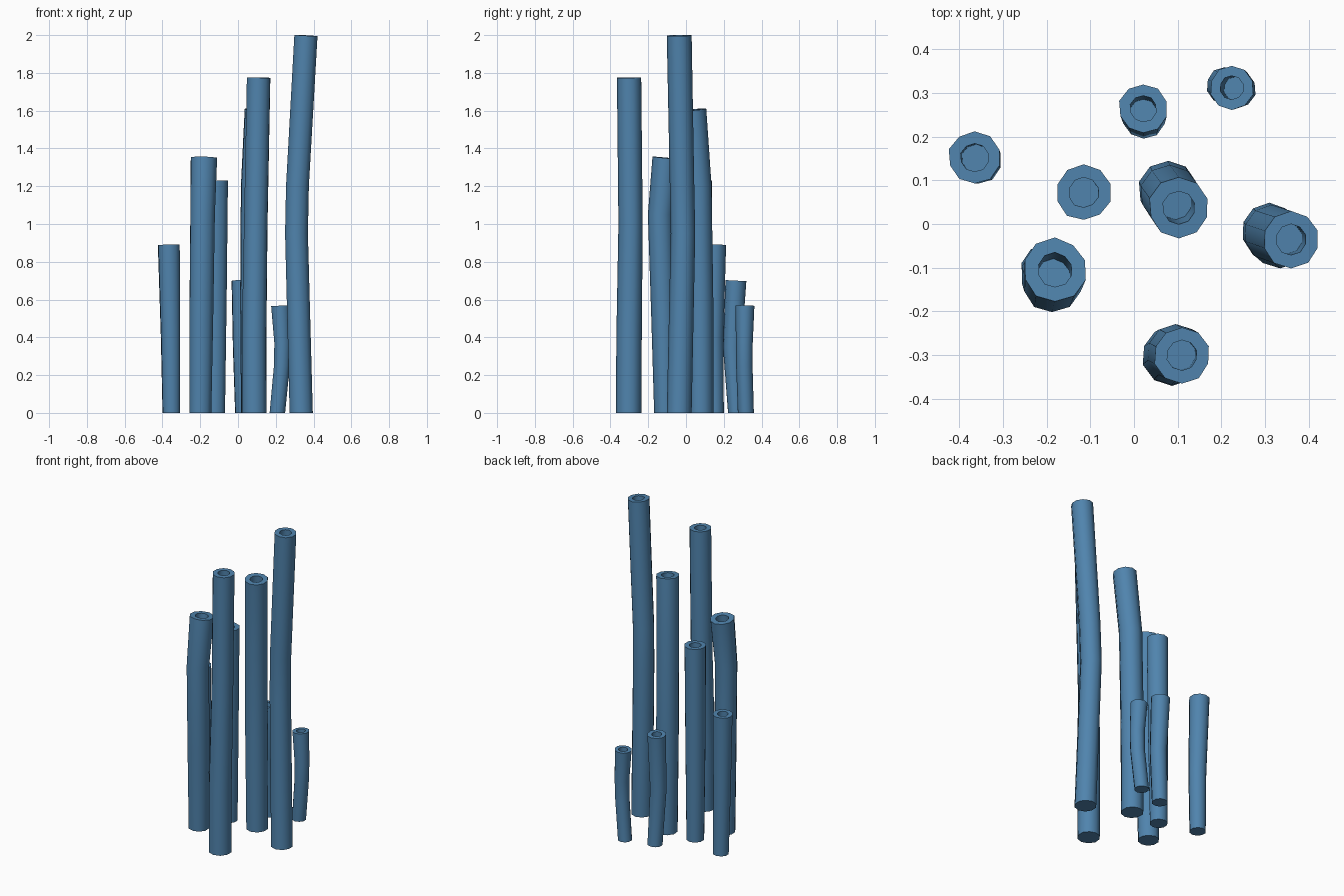
import bpy, bmesh, math, random
from mathutils import Vector

cube = bpy.data.objects.get("Cube")
if cube:
    bpy.data.objects.remove(cube, do_unlink=True)

random.seed(4)
SIDES = 10
HOLE_RATIO = 0.54
HOLE_DEPTH = 0.15

blue = bpy.data.materials.new("sea_blue")
blue.use_nodes = True
BLUE = (0.08, 0.23, 0.42, 1)
blue.diffuse_color = BLUE
blue.node_tree.nodes["Principled BSDF"].inputs["Base Color"].default_value = BLUE


def ring(bm, center, radius, axis, wobble):
    """Slightly irregular ring of vertices, perpendicular to the axis."""
    turn = Vector((0, 0, 1)).rotation_difference(axis)
    verts = []
    for i, w in enumerate(wobble):
        a = math.tau * (i + 0.5) / SIDES
        offset = Vector((math.cos(a), math.sin(a), 0)) * radius * w
        verts.append(bm.verts.new(center + turn @ offset))
    return verts


def bridge(bm, low, high):
    for i in range(SIDES):
        j = (i + 1) % SIDES
        bm.faces.new((low[i], low[j], high[j], high[i]))


def make_tube(name, path):
    """Bent closed-base tube with a flat rim and a sunken opening."""
    bm = bmesh.new()
    centers = [Vector(p[:3]) for p in path]
    radii = [p[3] for p in path]
    up = Vector((0, 0, 1))
    top_axis = (centers[-1] - centers[-2]).normalized()
    wobble = [random.uniform(0.97, 1.04) for _ in range(SIDES)]

    # Outer wall
    rings = []
    for k, (c, r) in enumerate(zip(centers, radii)):
        axis = top_axis if k == len(path) - 1 else up
        rings.append(ring(bm, c, r, axis, wobble))
    for low, high in zip(rings, rings[1:]):
        bridge(bm, low, high)
    bm.faces.new(rings[0][::-1])

    # Rim, inner wall and floor of the opening
    hole = radii[-1] * HOLE_RATIO
    lip = ring(bm, centers[-1], hole, top_axis, wobble)
    floor = ring(bm, centers[-1] - top_axis * HOLE_DEPTH, hole, top_axis, wobble)
    bridge(bm, rings[-1], lip)
    bridge(bm, lip, floor)
    bm.faces.new(floor)

    bmesh.ops.recalc_face_normals(bm, faces=bm.faces)
    mesh = bpy.data.meshes.new(name)
    bm.to_mesh(mesh)
    bm.free()
    mesh.materials.append(blue)
    tube = bpy.data.objects.new(name, mesh)
    bpy.context.collection.objects.link(tube)
    bpy.ops.object.select_all(action='DESELECT')
    tube.select_set(True)
    bpy.context.view_layer.objects.active = tube
    bpy.ops.object.shade_smooth_by_angle(angle=math.radians(50))


# Each path point is x, y, z, radius, from base to rim
make_tube("tallest_tube", [(.335, -.035, 0, .065), (.31, -.015, .95, .064),
                           (.315, -.02, 1.2, .064), (.36, -.035, 1.998, .065)])
make_tube("front_tube", [(.087, -.302, 0, .067), (.086, -.3, .4, .067),
                         (.095, -.292, 1, .064), (.11, -.3, 1.775, .064)])
make_tube("center_tube", [(.08, .078, 0, .065), (.078, .075, .6, .068),
                          (.082, .066, 1.2, .068), (.103, .037, 1.605, .069)])
make_tube("left_front_tube", [(-.2, -.108, 0, .06), (-.195, -.118, .5, .065),
                              (-.188, -.134, 1.05, .067), (-.181, -.105, 1.35, .072)])
make_tube("left_back_tube", [(-.12, .078, 0, .053), (-.118, .074, .6, .06),
                             (-.115, .072, 1.23, .064)])
make_tube("far_side_tube", [(-.352, .152, 0, .048), (-.356, .145, .4, .053),
                            (-.365, .152, .89, .06)])
make_tube("back_tube", [(.03, .268, 0, .046), (.022, .245, .35, .05),
                        (.021, .264, .7, .056)])
make_tube("shortest_tube", [(.208, .318, 0, .042), (.232, .31, .25, .043),
                            (.235, .31, .37, .044), (.224, .313, .567, .05)])
